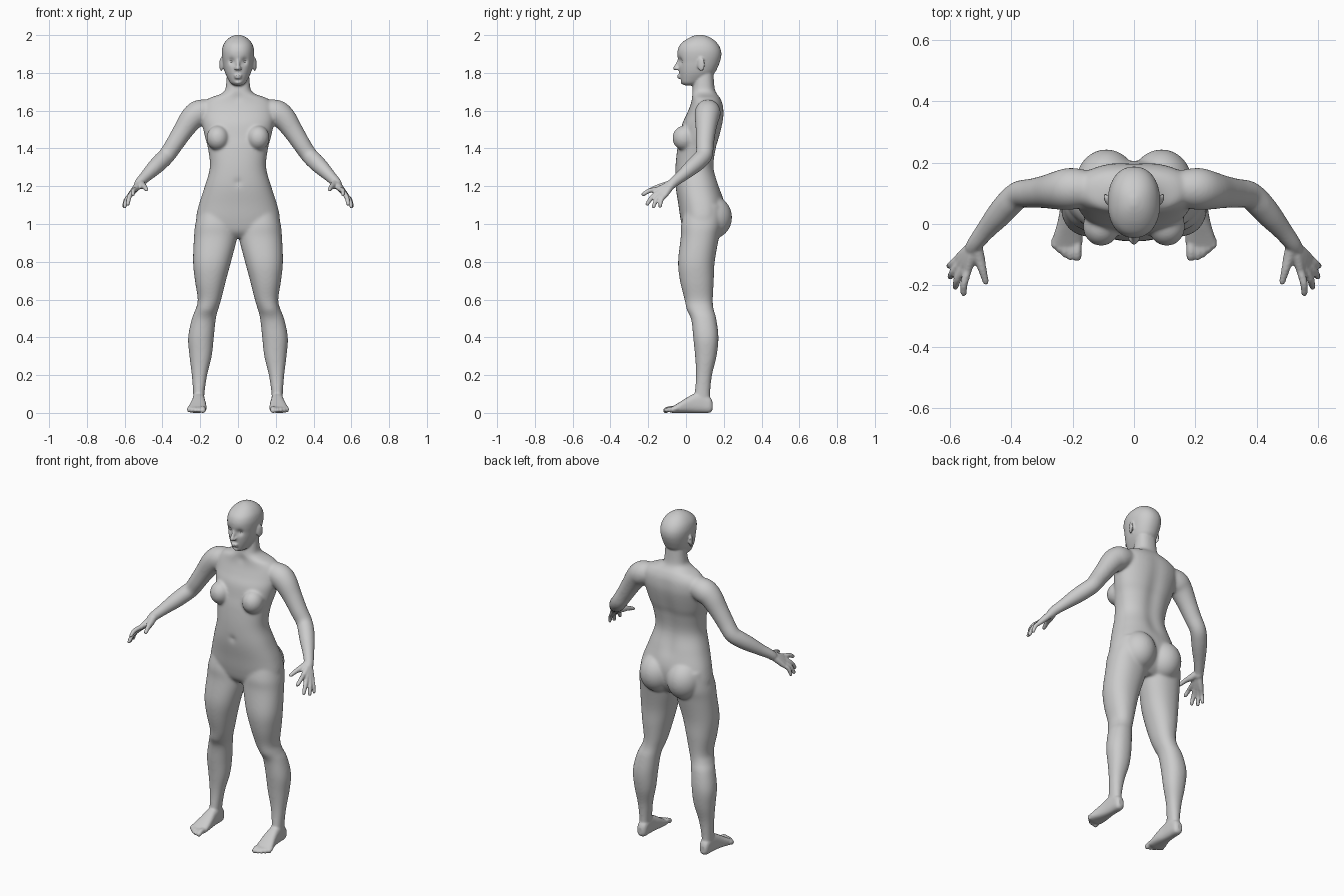
import bpy, bmesh, math
from mathutils import Vector, Matrix

bm = bmesh.new()


def spline(rows, n=5):
    """Smooth Catmull-Rom interpolation through rows of numbers."""
    out = []
    for i in range(len(rows) - 1):
        p0, p1 = rows[max(i - 1, 0)], rows[i]
        p2, p3 = rows[i + 1], rows[min(i + 2, len(rows) - 1)]
        for k in range(n):
            t = k / n
            out.append([0.5 * (2 * b + (c - a) * t + (2 * a - 5 * b + 4 * c - d) * t * t
                               + (3 * b - a - 3 * c + d) * t ** 3)
                        for a, b, c, d in zip(p0, p1, p2, p3)])
    return out + [list(rows[-1])]


def loft(rings):
    vs = [[bm.verts.new(p) for p in ring] for ring in rings]
    n = len(vs[0])
    for a, b in zip(vs, vs[1:]):
        for i in range(n):
            bm.faces.new((a[i], a[(i + 1) % n], b[(i + 1) % n], b[i]))
    bm.faces.new(vs[0][::-1])
    bm.faces.new(vs[-1])


def sections(rows, side=1, axis='z', e=2.2, n=40):
    """Loft of superellipses; each row is position, x0, x1, then the other extent."""
    rings = []
    for t, x0, x1, b0, b1 in spline(rows):
        ring = []
        for i in range(n):
            a = 2 * math.pi * i / n
            c, s = math.cos(a), math.sin(a)
            x = (x0 + x1) / 2 + (x1 - x0) / 2 * math.copysign(abs(c) ** (2 / e), c)
            b = (b0 + b1) / 2 + (b1 - b0) / 2 * math.copysign(abs(s) ** (2 / e), s)
            ring.append((side * x, b, t) if axis == 'z' else (side * x, t, b))
        rings.append(ring)
    loft(rings)


def tube(rows, side=1, n=20):
    """Round-ended limb through x, y, z, radius points."""
    pts = [(Vector((side * x, y, z)), r) for x, y, z, r in spline(rows)]
    d0 = (pts[0][0] - pts[1][0]).normalized()
    d1 = (pts[-1][0] - pts[-2][0]).normalized()
    (a, ra), (b, rb) = pts[0], pts[-1]
    ends = ((0.6, 0.8), (0.95, 0.31))
    pts = ([(a + d0 * ra * o, ra * s) for o, s in reversed(ends)] + pts
           + [(b + d1 * rb * o, rb * s) for o, s in ends])
    rings = []
    for i, (p, r) in enumerate(pts):
        d = pts[min(i + 1, len(pts) - 1)][0] - pts[max(i - 1, 0)][0]
        u = d.cross(Vector((0.3, 0.9, 0.35))).normalized()
        v = d.normalized().cross(u)
        rings.append([p + r * (u * math.cos(2 * math.pi * k / n) + v * math.sin(2 * math.pi * k / n))
                      for k in range(n)])
    loft(rings)


def ball(center, radii, target=None, turn=0):
    m = Matrix.Translation(center) @ Matrix.Rotation(turn, 4, 'Z') @ Matrix.Diagonal((*radii, 1))
    bmesh.ops.create_uvsphere(target or bm, u_segments=32, v_segments=20, radius=1, matrix=m)


# torso and neck: height, half width, front, back
torso = [(0.925, .09, .02, .14), (0.96, .20, -.012, .175), (1.02, .222, -.028, .20),
         (1.10, .208, -.04, .205), (1.20, .176, -.055, .178), (1.30, .149, -.056, .151),
         (1.40, .159, -.046, .163), (1.46, .175, -.034, .18), (1.53, .19, -.02, .196),
         (1.58, .196, .003, .202), (1.63, .19, .023, .197), (1.665, .155, .03, .182),
         (1.685, .10, .03, .167), (1.705, .071, .033, .155), (1.74, .063, .04, .149),
         (1.80, .058, .05, .145)]
sections([(z, -w, w, f, b) for z, w, f, b in torso], e=2.3)

# head: height, half width, front, back
head = [(1.733, .018, -.005, .045), (1.745, .038, -.023, .08), (1.77, .054, -.031, .12),
        (1.80, .068, -.036, .152), (1.83, .076, -.039, .168), (1.86, .081, -.041, .18),
        (1.89, .085, -.045, .187), (1.92, .085, -.044, .185), (1.95, .077, -.031, .171),
        (1.975, .059, -.002, .147), (1.992, .036, .03, .117), (2.002, .008, .06, .085)]
sections([(z, -w, w, f, b) for z, w, f, b in head])

# nose, lips and chin
tube([(0, -.036, 1.872, .008), (0, -.047, 1.845, .009), (0, -.056, 1.825, .013)])
ball((0, -.036, 1.786), (.022, .011, .006))
ball((0, -.035, 1.774), (.019, .011, .006))
ball((0, -.015, 1.752), (.02, .015, .013))

leg = [(1.10, .04, .20, .0, .19), (1.0, .012, .226, -.025, .19), (.93, .005, .233, -.028, .175),
       (.80, .037, .238, -.042, .152), (.70, .064, .228, -.032, .147), (.60, .089, .213, -.007, .142),
       (.55, .104, .224, .01, .146), (.50, .117, .244, .028, .16), (.40, .128, .264, .038, .172),
       (.30, .139, .257, .048, .162), (.20, .163, .245, .053, .138), (.10, .178, .237, .045, .127),
       (.04, .178, .238, .03, .13)]
foot = [(.14, .195, .225, .015, .06), (.125, .18, .235, .001, .085), (.08, .176, .239, 0, .11),
        (.04, .174, .243, 0, .10), (0, .169, .251, 0, .078), (-.04, .167, .263, 0, .053),
        (-.07, .17, .268, 0, .035), (-.088, .18, .252, .004, .026)]
toes = [(.186, -.107, .015), (.208, -.108, .011), (.226, -.099, .011), (.243, -.086, .0105),
        (.259, -.069, .0105)]
arm = [(.15, .115, 1.60, .06), (.205, .115, 1.588, .069), (.245, .11, 1.558, .064),
       (.29, .105, 1.495, .054), (.335, .10, 1.425, .048), (.375, .096, 1.366, .045),
       (.41, .065, 1.33, .045), (.445, .025, 1.295, .041), (.485, -.022, 1.255, .032),
       (.515, -.06, 1.225, .027), (.527, -.078, 1.207, .025)]
# fingers: knuckle, tip, radius
fingers = [((.543, -.152, 1.183), (.556, -.226, 1.157), .0115),
           ((.558, -.144, 1.167), (.583, -.205, 1.106), .0115),
           ((.569, -.130, 1.156), (.600, -.172, 1.092), .0112),
           ((.574, -.112, 1.150), (.604, -.137, 1.094), .0105)]

for s in (-1, 1):
    # leg, foot and toes
    sections(leg, s)
    sections(foot, s, axis='y', e=2.6)
    for x, y, r in toes:
        tube([(x, -.05, .022, r), (x, (y - .05) / 2 - .01, .021, r), (x, y, .013, r)], s)
    # breast and buttock
    ball((s * .107, -.008, 1.455), (.060, .064, .066))
    ball((s * .09, .136, 1.035), (.10, .108, .115))
    # arm
    tube(arm, s, 28)
    # hand: palm ridges run from the wrist to each knuckle
    for k, t, r in fingers:
        tube([(.523, -.072, 1.212, .02), (*[(a + b) / 2 for a, b in zip(k, (.525, -.075, 1.21))], .018),
              (*k, .0135)], s)
        mid = [(a + b) / 2 + o for a, b, o in zip(k, t, (.005, -.005, .006))]
        tube([(*k, r + .002), (*mid, r + .001), (*t, r - .001)], s)
    tube([(.515, -.075, 1.215, .021), (.505, -.112, 1.203, .019), (.494, -.15, 1.196, .014),
          (.483, -.19, 1.181, .011)], s)
    # ear, nostril and brow
    ball((s * .089, .08, 1.845), (.008, .021, .037), turn=-s * .35)
    ball((s * .011, -.046, 1.822), (.009, .010, .008))
    tube([(.014, -.036, 1.883, .006), (.034, -.03, 1.886, .006), (.053, -.015, 1.88, .005)], s)

bmesh.ops.recalc_face_normals(bm, faces=bm.faces)
mesh = bpy.data.meshes.new("body")
bm.to_mesh(mesh)
bm.free()
body = bpy.data.objects.new("body", mesh)
bpy.context.collection.objects.link(body)

# fuse all parts into one skin
fuse = body.modifiers.new("fuse", 'REMESH')
fuse.mode = 'VOXEL'
fuse.voxel_size = 0.0056
dg = bpy.context.evaluated_depsgraph_get()
skin = bpy.data.meshes.new_from_object(body.evaluated_get(dg))
body.modifiers.clear()
body.data = skin
skin.name = "body"

# soft pushes: eye sockets, under lip, throat, navel, kneecaps, spine
pushes = [((.033, -.031, 1.862), .013, .013), ((0, -.03, 1.763), .008, .004),
          ((0, .03, 1.672), .016, .006), ((0, -.055, 1.22), .012, .008),
          ((.168, .02, .545), .03, -.008)]
pushes += [((0, .17, 1.2 + .05 * i), .03, -.007) for i in range(9)]
group = body.vertex_groups.new(name="soft")


def clamp(v):
    return max(0.0, min(1.0, v))


for v in skin.vertices:
    x, y, z = abs(v.co.x), v.co.y, v.co.z
    for (px, py, pz), sig, amount in pushes:
        if abs(z - pz) < 3 * sig:
            d2 = (x - px) ** 2 + (y - py) ** 2 + (z - pz) ** 2
            if d2 < 9 * sig * sig:
                v.co.y += amount * math.exp(-d2 / (2 * sig * sig))
    w = clamp((z - .09) / .1) * clamp((1.75 - z) / .05) * clamp((.5 - x) / .06)
    if w > 0:
        group.add([v.index], w, 'REPLACE')

# strong smoothing on trunk and limbs, light smoothing everywhere
for name, count, vg in (("blend", 24, "soft"), ("finish", 3, "")):
    m = body.modifiers.new(name, 'SMOOTH')
    m.factor, m.iterations, m.vertex_group = 0.5, count, vg
for p in skin.polygons:
    p.use_smooth = True

# eyes
eyes = bmesh.new()
for s in (-1, 1):
    ball((s * .033, -.009, 1.861), (.014, .014, .012), eyes)
eye_mesh = bpy.data.meshes.new("eyes")
eyes.to_mesh(eye_mesh)
eyes.free()
for p in eye_mesh.polygons:
    p.use_smooth = True
bpy.context.collection.objects.link(bpy.data.objects.new("eyes", eye_mesh))
